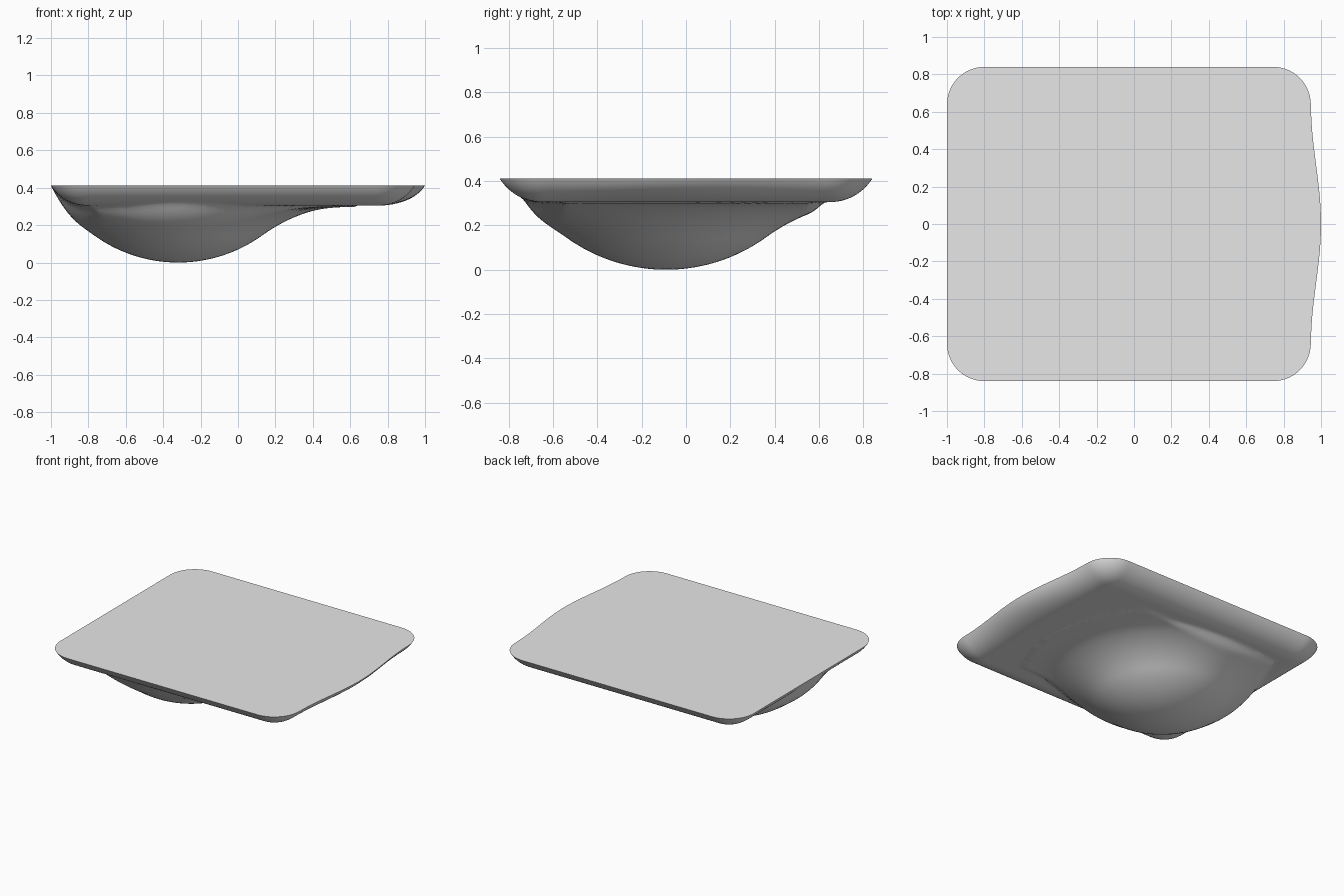
import bpy, bmesh, math

cube = bpy.data.objects.get("Cube")
if cube:
    bpy.data.objects.remove(cube, do_unlink=True)

CX, HX, HY, CORNER = -0.0275, 0.9725, 0.84, 0.2   # plan of the tray
TOP, FLOOR, RIM_W = 0.412, 0.305, 0.19            # tray heights, rim width
RIM_R = (RIM_W ** 2 + (TOP - FLOOR) ** 2) / (2 * (TOP - FLOOR))
BX, BY, BOWL_R = -0.32, -0.09, 0.769              # bowl under the tray
R0, R1 = 0.45, 0.95                               # fillet start and end
RINGS, ARC, SIDE = 52, 14, 26


def smooth(a, b, v):
    t = min(1, max(0, (v - a) / (b - a)))
    return t * t * (3 - 2 * t)


def edge_distance(x, y):
    qx, qy = abs(x - CX) - HX + CORNER, abs(y) - HY + CORNER
    return CORNER - math.hypot(max(qx, 0), max(qy, 0)) - min(max(qx, qy), 0)


def sphere(r):
    return BOWL_R - math.sqrt(max(0, BOWL_R ** 2 - r * r)) if r < BOWL_R else 1


def bowl_fillet(r):
    # sphere that flares out tangentially into the tray floor
    if r <= R0:
        return sphere(r)
    t = min(1, (r - R0) / (R1 - R0))
    slope = R0 / math.sqrt(BOWL_R ** 2 - R0 ** 2) * (R1 - R0)
    return (sphere(R0) * (2 * t ** 3 - 3 * t * t + 1) + slope * t * (1 - t) ** 2
            + FLOOR * t * t * (3 - 2 * t))


def underside(x, y):
    d = max(0, edge_distance(x, y))
    inset = max(0, RIM_W - d)
    tray = FLOOR + RIM_R - math.sqrt(RIM_R ** 2 - inset ** 2)
    r = math.hypot(x - BX, y - BY)
    w = smooth(0, 0.3, d)
    bowl = sphere(r) * (1 - w) + bowl_fillet(r) * w
    k = 0.03 * min(1, d / 0.15) + 1e-5
    h = max(0, k - abs(tray - bowl)) / k
    if r > R1:
        h = 0
    return min(tray, bowl) - h * h * k / 4


def outline():
    # rounded rectangle, corner by corner, with divided straight sides
    pts = []
    for c, (sx, sy) in enumerate(((1, 1), (-1, 1), (-1, -1), (1, -1))):
        for i in range(ARC + 1):
            a = (c + i / ARC) * math.pi / 2
            pts.append((CX + sx * (HX - CORNER) + CORNER * math.cos(a),
                        sy * (HY - CORNER) + CORNER * math.sin(a)))
        x0, y0 = pts[-1]
        nx, ny = ((-2 * (HX - CORNER), 0), (0, -2 * (HY - CORNER)),
                  (2 * (HX - CORNER), 0), (0, 2 * (HY - CORNER)))[c]
        pts += [(x0 + nx * i / SIDE, y0 + ny * i / SIDE) for i in range(1, SIDE)]
    return pts


def bulged(x, y):
    # the +x edge swells gently outward at its middle
    bump = (0.5 + 0.5 * math.cos(math.pi * min(1, abs(y) / 0.7))) ** 1.2
    return x + 0.055 * bump * smooth(0.72, 0.945, x)


# Basin: concentric rings below, one flat face on top
bm = bmesh.new()
rings = []
for i in range(1, RINGS + 1):
    t = 1 - (1 - i / RINGS) ** 1.5
    ring = []
    for ox, oy in outline():
        x, y = CX + (ox - CX) * t, oy * t
        z = TOP if i == RINGS else underside(x, y)
        ring.append(bm.verts.new((bulged(x, y), y, z)))
    rings.append(ring)
count = len(rings[0])
centre = bm.verts.new((CX, 0, underside(CX, 0)))
for j in range(count):
    n = (j + 1) % count
    bm.faces.new((centre, rings[0][n], rings[0][j]))
    for a, b in zip(rings, rings[1:]):
        bm.faces.new((a[j], a[n], b[n], b[j]))
bm.faces.new(rings[-1])
bmesh.ops.recalc_face_normals(bm, faces=bm.faces)

mesh = bpy.data.meshes.new("basin")
bm.to_mesh(mesh)
bm.free()
basin = bpy.data.objects.new("basin", mesh)
bpy.context.collection.objects.link(basin)

# Plain grey material
grey = bpy.data.materials.new("light grey")
grey.use_nodes = True
colour = (0.8, 0.8, 0.8, 1)
grey.diffuse_color = colour
grey.node_tree.nodes["Principled BSDF"].inputs["Base Color"].default_value = colour
mesh.materials.append(grey)

bpy.context.view_layer.objects.active = basin
basin.select_set(True)
bpy.ops.object.shade_smooth_by_angle(angle=math.radians(25))
